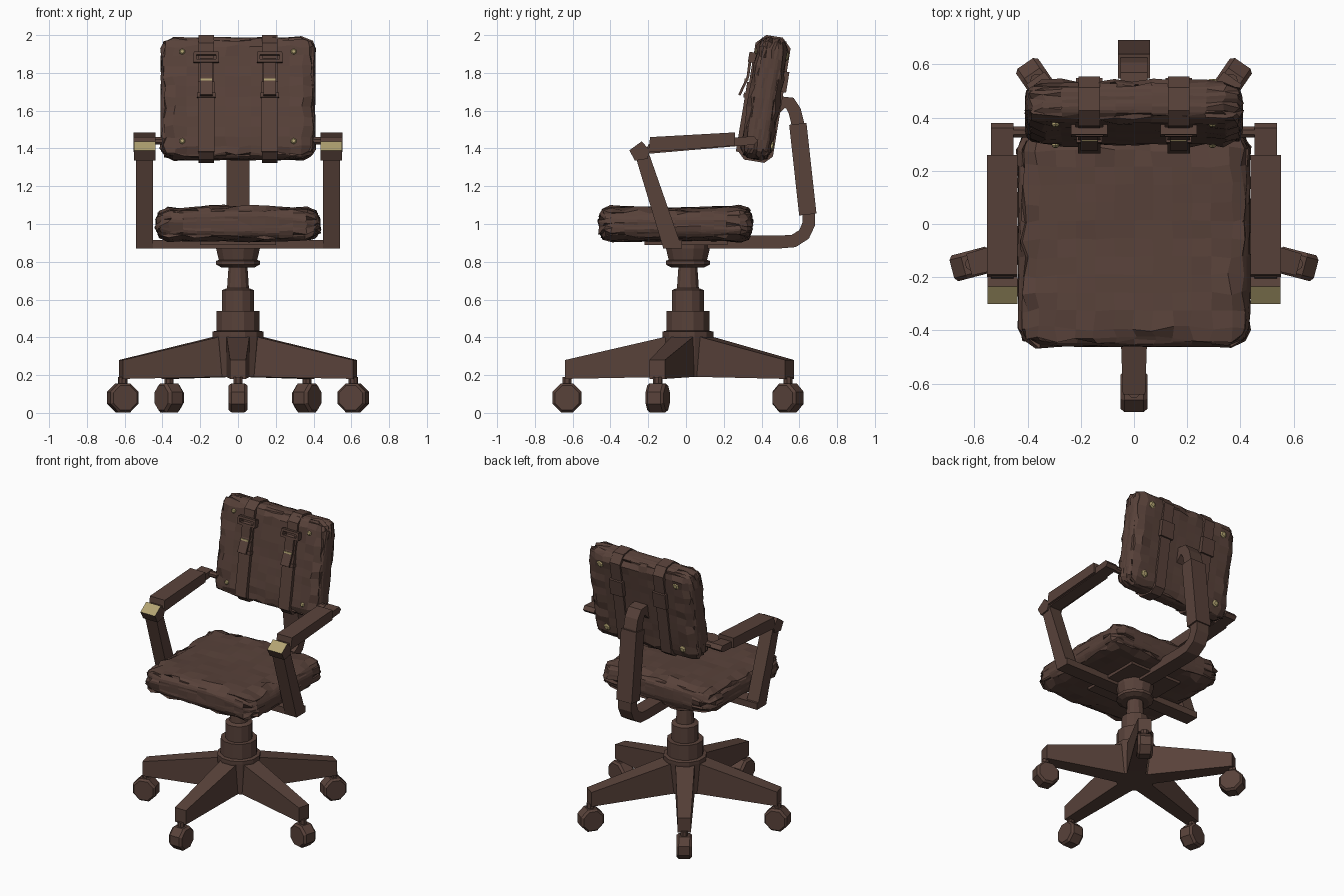
import bpy, bmesh, math, random
from mathutils import Matrix, Vector

if "Cube" in bpy.data.objects:
    bpy.data.objects.remove(bpy.data.objects["Cube"])

random.seed(4)


def material(name, rgb):
    m = bpy.data.materials.new(name)
    m.diffuse_color = (*rgb, 1)
    m.use_nodes = True
    m.node_tree.nodes["Principled BSDF"].inputs["Base Color"].default_value = m.diffuse_color
    return m


BROWN = material("dark brown leather", (0.098, 0.054, 0.042))
BRASS = material("pale brass", (0.45, 0.37, 0.17))


def finish(name, bm, mats=(BROWN,), mat=None):
    if mat:
        bm.transform(mat)
    bmesh.ops.recalc_face_normals(bm, faces=bm.faces)
    me = bpy.data.meshes.new(name)
    bm.to_mesh(me)
    bm.free()
    for m in mats:
        me.materials.append(m)
    ob = bpy.data.objects.new(name, me)
    bpy.context.collection.objects.link(ob)
    return ob


def loft(name, rings, mats=(BROWN,), mat=None):
    """Skin between equal-length rings of points, with capped ends."""
    bm = bmesh.new()
    vs = [[bm.verts.new(p) for p in r] for r in rings]
    n = len(vs[0])
    for a, b in zip(vs, vs[1:]):
        for i in range(n):
            bm.faces.new((a[i], a[(i + 1) % n], b[(i + 1) % n], b[i]))
    bm.faces.new(vs[0])
    bm.faces.new(vs[-1])
    return finish(name, bm, mats, mat)


def prism(name, pts, x0, x1, mats=(BROWN,), mat=None):
    """Side profile (y, z) pulled along x."""
    return loft(name, [[(x, y, z) for y, z in pts] for x in (x0, x1)], mats, mat)


def lathe(name, prof, n=12, mats=(BROWN,), mat=None):
    return loft(name, [[(r * math.cos(math.tau * (i + .5) / n), r * math.sin(math.tau * (i + .5) / n), z)
                        for i in range(n)] for r, z in prof], mats, mat)


def box(name, x0, x1, y0, y1, z0, z1, mats=(BROWN,), mat=None):
    return prism(name, [(y0, z0), (y1, z0), (y1, z1), (y0, z1)], x0, x1, mats, mat)


def band(name, path, t, hw):
    """Flat bar of half thickness t following a path in the yz plane."""
    p = [Vector(q) for q in path]
    rings = []
    for i, q in enumerate(p):
        d = (p[min(i + 1, len(p) - 1)] - p[max(i - 1, 0)]).normalized()
        nrm = Vector((-d.y, d.x)) * t
        a, b = q + nrm, q - nrm
        rings.append([(-hw, a.x, a.y), (hw, a.x, a.y), (hw, b.x, b.y), (-hw, b.x, b.y)])
    return loft(name, rings)


def cushion(name, half, rad, jitter, shape, mat):
    """Lumpy rounded box."""
    bm = bmesh.new()
    bmesh.ops.create_cube(bm, size=2)
    bmesh.ops.subdivide_edges(bm, edges=bm.edges[:], cuts=11, use_grid_fill=True)
    for v in bm.verts:
        q, d = Vector(), Vector()
        for k in range(3):
            p = v.co[k] * half[k]
            q[k] = max(-half[k] + rad[k], min(half[k] - rad[k], p))
            d[k] = (p - q[k]) / rad[k]
        d.normalize()
        p = Vector([q[k] + d[k] * rad[k] for k in range(3)])
        rim = 1 if sum(abs(c) > .75 for c in v.co) > 1 else .25
        p += Vector([random.uniform(-jitter, jitter) * rim for _ in range(3)])
        v.co = shape(p)
    return finish(name, bm, mat=mat)


# Five-legged base with casters
C = Vector((0, .01, 0))
for i, (x, y) in enumerate([(0, -.63), (.61, -.15), (-.61, -.15), (.365, .54), (-.365, .54)]):
    d = Vector((x, y, 0)) - C
    R = d.length
    M = Matrix.Translation(C) @ Matrix.Rotation(math.atan2(d.y, d.x), 4, 'Z')
    loft(f"base_leg_{i}", [[(r, -w, z0), (r, w, z0), (r, w, z1), (r, -w, z1)]
                           for r, w, z0, z1 in [(.02, .065, .19, .425), (.13, .06, .19, .4),
                                                (R + .01, .042, .18, .28)]], mat=M)
    lathe(f"caster_stem_{i}", [(.025, .1), (.025, .19)], 8, mat=M @ Matrix.Translation((R, 0, 0)))
    W = M @ Matrix.Translation((R, 0, .08)) @ Matrix.Rotation(math.pi / 2, 4, 'X')
    lathe(f"caster_wheel_{i}", [(.07, -.05), (.083, -.035), (.083, .035), (.07, .05)], 8, mat=W)

# Hub and stepped gas column
T = Matrix.Translation((0, .01, 0))
lathe("base_hub", [(.12, .19), (.14, .41), (.14, .43), (.118, .435), (.118, .54)], 12, mat=T)
lathe("column_sleeve", [(.088, .5), (.088, .65), (.06, .66), (.05, .8)], 12, mat=T)
lathe("swivel_collar", [(.09, .77), (.12, .785), (.12, .805), (.105, .81), (.12, .87), (.12, .92)], 12, mat=T)

# Seat cushion and its under-frame
def seat_shape(p):
    if p.z > 0:
        p.z += .02 * (1 - (p.x / .44) ** 2) * (.4 + .6 * abs(p.y) / .41) - .005
    else:
        p.z -= .01 * (1 - (p.x / .44) ** 2)
    return p


cushion("seat", (.435, .405, .083), (.09, .09, .06), .012, seat_shape, Matrix.Translation((0, -.055, 1.0)))
box("arm_crossbar", -.54, .54, -.12, -.02, .87, .915)
box("seat_plate", -.2, .2, -.22, .22, .89, .93)

# Curved back support with thicker sleeve
band("back_support", [(0, .905), (.5, .905), (.57, .91), (.625, .945), (.65, 1.0), (.65, 1.06), (.59, 1.54),
                      (.575, 1.6), (.55, 1.64), (.51, 1.645), (.46, 1.6)], .034, .05)
band("back_support_sleeve", [(.645, 1.05), (.592, 1.53)], .046, .06)

# Backrest cushion
B = Matrix.Translation((0, .415, 1.663)) @ Matrix.Rotation(math.radians(-9.3), 4, 'X')
cushion("backrest", (.408, .08, .325), (.07, .055, .07), .01,
        lambda p: p, B)

# Brass studs, front and back
for sx in (-1, 1):
    for s in (-.24, .24):
        for side in (-1, 1):
            r = .016 if side < 0 else .024
            lathe("stud", [(r, .06), (r, .084), (r * .6, .09)], 6, (BRASS,),
                  B @ Matrix.Translation((sx * .295, 0, s)) @ Matrix.Rotation(-side * math.pi / 2, 4, 'X'))

# Straps with buckles, keepers and loose tips
for c in (-.168, .168):
    h, k = .094, .335
    prism("strap", [(-h, -k + .04), (-h + .04, -k), (h - .04, -k), (h, -k + .04),
                    (h, k - .05), (h - .05, k), (-h + .05, k), (-h, k - .05)], c - .04, c + .04, mat=B)
    box("strap_lower_layer", c - .043, c + .043, -.104, -.08, -.3, .075, mat=B)
    box("strap_keeper", c - .048, c + .048, -.112, -.08, -.01, .015, mat=B)
    box("strap_back_keeper", c - .05, c + .05, .08, .108, .05, .16, mat=B)
    prism("strap_tip", [(-.1, .2), (-.115, .19), (-.112, .1), (-.14, .0), (-.128, -.005), (-.098, .1)],
          c - .033, c + .033, mat=B)
    for z in (.185, .225):
        box("buckle_bar", c - .065, c + .065, -.118, -.09, z - .008, z + .008, mat=B)
    for x in (-.06, .06):
        box("buckle_side", c + x - .008, c + x + .008, -.118, -.08, .18, .23, mat=B)
    box("buckle_prong", c - .03, c + .03, -.12, -.1, .078, .09, (BRASS,), B)

# Armrests
for s, side in ((-1, "left"), (1, "right")):
    prism(f"{side}_arm_strut", [(-.12, .87), (-.02, .87), (-.195, 1.37), (-.265, 1.35)], s * .45, s * .54)
    cap = prism(f"{side}_arm_cap", [(-.27, 1.335), (-.205, 1.345), (-.19, 1.39), (-.235, 1.437), (-.3, 1.39)],
                s * .437, s * .55, (BROWN, BRASS))
    for f in cap.data.polygons:
        f.material_index = int(f.normal.y < -.3 and f.normal.z > .3)
    prism(f"{side}_arm_pad", [(-.2, 1.38), (.26, 1.415), (.26, 1.485), (-.19, 1.46)], s * .437, s * .553)
    prism(f"{side}_arm_bar", [(-.22, 1.37), (.36, 1.42), (.38, 1.44), (.36, 1.465), (-.2, 1.42)],
          s * .452, s * .537)
    lathe(f"{side}_arm_pivot", [(.022, .36), (.022, .46)], 8,
          mat=Matrix.Translation((0, .345, 1.44)) @ Matrix.Rotation(s * math.pi / 2, 4, 'Y'))
